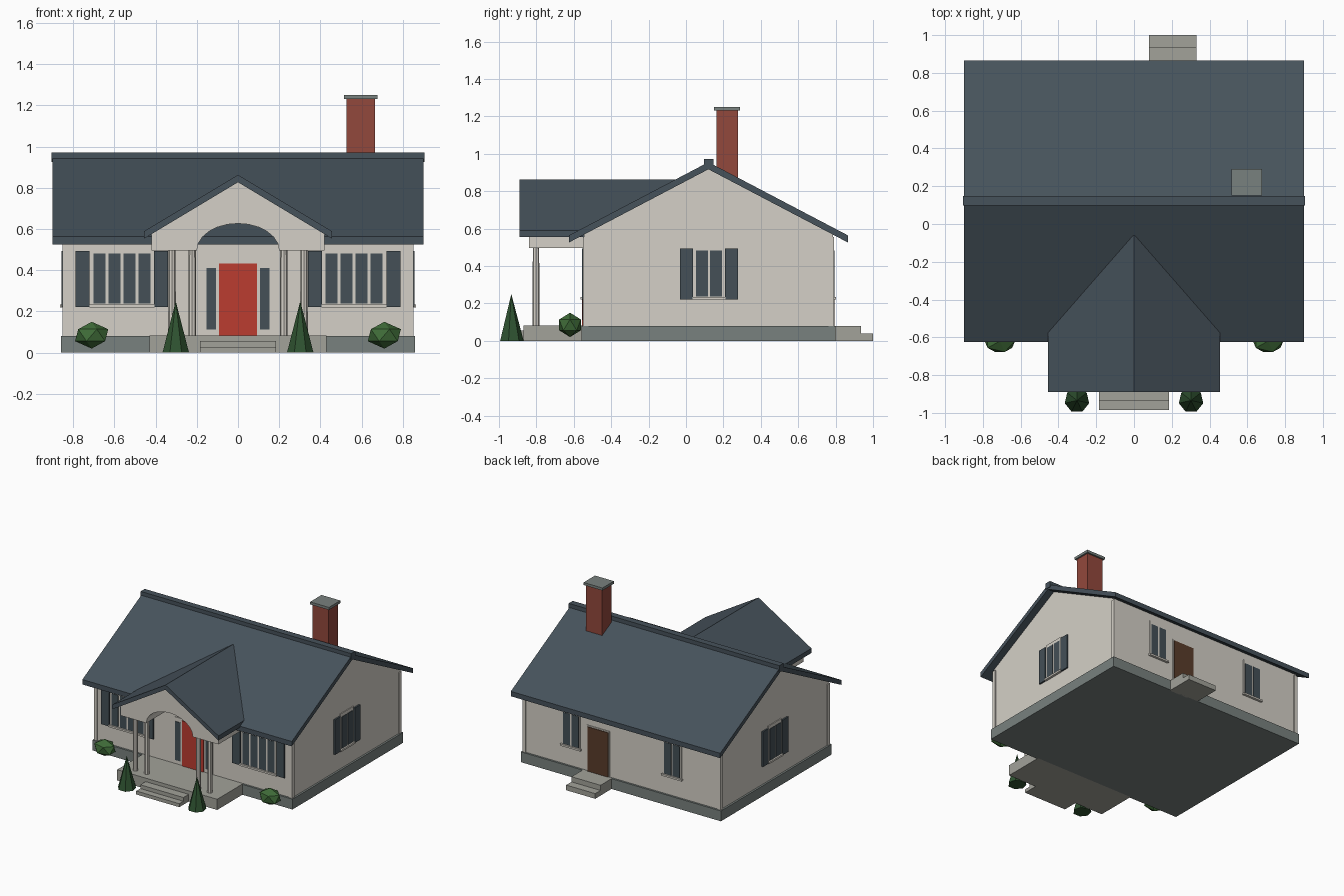
import bpy, bmesh, math
from mathutils import Vector

if "Cube" in bpy.data.objects:
    bpy.data.objects.remove(bpy.data.objects["Cube"], do_unlink=True)


def material(name, r, g, b):
    m = bpy.data.materials.new(name)
    m.use_nodes = True
    m.diffuse_color = (r, g, b, 1)
    bsdf = next(n for n in m.node_tree.nodes if n.type == 'BSDF_PRINCIPLED')
    bsdf.inputs["Base Color"].default_value = (r, g, b, 1)
    return m


SIDING = material("warm white siding", .66, .63, .57)
SLATE = material("slate roof", .062, .085, .105)
GLASS = material("dark glass", .058, .08, .095)
STONE = material("grey stone", .19, .22, .21)
CONCRETE = material("concrete", .36, .36, .32)
RED = material("red door paint", .50, .045, .03)
BRICK = material("brick", .29, .065, .045)
BROWN = material("brown wood", .10, .045, .024)
LEAF = material("leaf green", .05, .15, .04)
PINE = material("pine green", .028, .085, .03)


def finish(name, bm, mat):
    bmesh.ops.recalc_face_normals(bm, faces=bm.faces)
    me = bpy.data.meshes.new(name)
    bm.to_mesh(me)
    bm.free()
    me.materials.append(mat)
    ob = bpy.data.objects.new(name, me)
    bpy.context.collection.objects.link(ob)
    return ob


def prism(name, points, axis, a, b, mat):
    """Extrude a profile from a to b along x (points are y,z) or y (points are x,z)."""
    bm = bmesh.new()
    put = (lambda p: (a, *p)) if axis == 'x' else (lambda p: (p[0], a, p[1]))
    face = bm.faces.new([bm.verts.new(put(p)) for p in points])
    ext = bmesh.ops.extrude_face_region(bm, geom=[face])
    move = Vector((b - a, 0, 0) if axis == 'x' else (0, b - a, 0))
    bmesh.ops.translate(bm, vec=move, verts=[v for v in ext['geom'] if isinstance(v, bmesh.types.BMVert)])
    return finish(name, bm, mat)


def box(name, x, y, z, mat):
    return prism(name, [(x[0], z[0]), (x[1], z[0]), (x[1], z[1]), (x[0], z[1])], 'y', y[0], y[1], mat)


# Wall planes of the house body
WX, WF, WB = .845, -.545, .785


def panel(name, side, u, z, depth, mat):
    """Plate standing out of one wall; u is the span along that wall."""
    if side == 'front':
        return box(name, u, (WF - depth, WF + .01), z, mat)
    if side == 'back':
        return box(name, u, (WB - .01, WB + depth), z, mat)
    s = 1 if side == 'left' else -1
    return box(name, sorted((s * (WX - .01), s * (WX + depth))), u, z, mat)


def window(side, mid, panes, pane_w, gap, shutter=0):
    half = (panes * pane_w + (panes - 1) * gap) / 2
    tag = side + "_window"
    panel(tag + "_frame", side, (mid - half - .012, mid + half + .012), (.225, .508), .006, SIDING)
    panel(tag + "_sill", side, (mid - half - .02, mid + half + .02), (.22, .234), .018, SIDING)
    for i in range(panes):
        u = mid - half + i * (pane_w + gap)
        panel(tag + "_pane", side, (u, u + pane_w), (.238, .482), .009, GLASS)
    if shutter:
        for s in (-1, 1):
            a, b = mid + s * (half + .018), mid + s * (half + .018 + shutter)
            panel(tag + "_shutter", side, (min(a, b), max(a, b)), (.222, .494), .012, GLASS)


# Foundation and gabled body
box("foundation", (-.86, .86), (-.56, .80), (0, .08), STONE)
prism("house_walls", [(WF, .07), (WB, .07), (WB, .573), (.12, .92), (WF, .573)], 'x', -WX, WX, SIDING)
for sx in (-1, 1):
    for y in ((-.552, -.522), (.762, .792)):
        box("corner_board", sorted((sx * .825, sx * .852)), y, (.08, .555), SIDING)


# Roofs: chevron profiles with vertical eave cuts
def chevron(mid, half, eave, ridge, thick):
    return [(mid - half, eave), (mid, ridge), (mid + half, eave),
            (mid + half, eave - thick), (mid, ridge - thick), (mid - half, eave - thick)]


prism("main_roof", chevron(.12, .745, .564, .955, .038), 'x', -.90, .90, SLATE)
box("ridge_cap", (-.905, .905), (.097, .147), (.925, .972), SLATE)
prism("porch_roof", chevron(0, .455, .59, .863, .036), 'y', -.89, -.06, SLATE)

# Porch pediment with an arched opening
arch = [(-.2 * math.cos(t), .495 + .132 * math.sin(t))
        for t in (math.pi * i / 12 for i in range(13))]
prism("porch_pediment", [(-.42, .495)] + arch + [(.42, .495), (.42, .577), (0, .83), (-.42, .577)],
      'y', -.84, -.54, SIDING)

# Porch deck, columns and steps
box("porch_deck", (-.43, .43), (-.87, -.55), (0, .083), CONCRETE)
for x in (-.32, -.222, .222, .32):
    bm = bmesh.new()
    bmesh.ops.create_cone(bm, cap_ends=True, segments=8, radius1=.019, radius2=.017, depth=.42)
    bmesh.ops.translate(bm, vec=(x, -.802, .29), verts=bm.verts)
    finish("porch_column", bm, SIDING)
box("front_step_upper", (-.185, .185), (-.935, -.86), (0, .056), CONCRETE)
box("front_step_lower", (-.185, .185), (-.985, -.86), (0, .027), CONCRETE)
box("back_landing", (.08, .33), (.79, .935), (0, .08), CONCRETE)
box("back_step", (.08, .33), (.79, 1.0), (0, .04), CONCRETE)

# Doors
panel("front_door_frame", 'front', (-.165, .165), (.083, .445), .005, SIDING)
panel("front_door", 'front', (-.093, .093), (.083, .432), .012, RED)
for u in ((-.152, -.107), (.107, .152)):
    panel("door_sidelight", 'front', u, (.112, .412), .009, GLASS)
panel("back_door_frame", 'back', (.105, .30), (.08, .435), .005, SIDING)
panel("back_door", 'back', (.115, .29), (.08, .425), .01, BROWN)

# Windows
for s in (-1, 1):
    window('front', s * .563, 4, .058, .015, .068)
    window('back', s * .435, 2, .06, .014)
window('left', .123, 2, .062, .013, .068)
window('right', .123, 2, .062, .013, .068)

# Chimney
box("chimney_stack", (.527, .665), (.163, .277), (.78, 1.232), BRICK)
box("chimney_cap", (.515, .677), (.15, .29), (1.23, 1.25), STONE)

# Garden shrubs
for s in (-1, 1):
    bm = bmesh.new()
    bmesh.ops.create_icosphere(bm, subdivisions=1, radius=1)
    bmesh.ops.scale(bm, vec=(.09, .068, .065), verts=bm.verts)
    bmesh.ops.translate(bm, vec=(s * .71, -.62, .085), verts=bm.verts)
    finish("round_bush", bm, LEAF)
    bm = bmesh.new()
    bmesh.ops.create_cone(bm, cap_ends=True, segments=7, radius1=.066, radius2=0, depth=.25)
    bmesh.ops.translate(bm, vec=(s * .302, -.934, .125), verts=bm.verts)
    finish("cone_shrub", bm, PINE)
